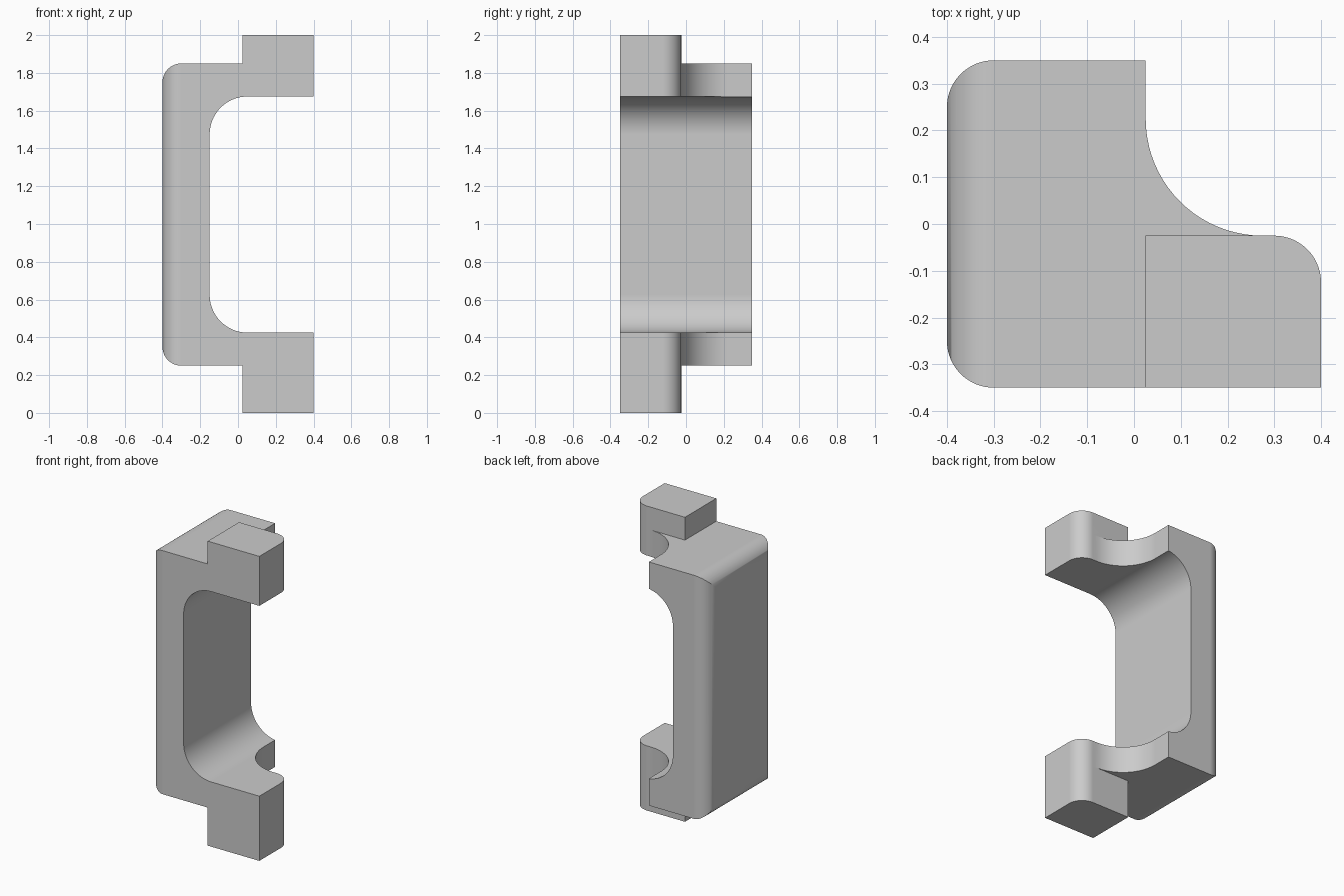
import bpy, bmesh, math
from mathutils import Vector

cube = bpy.data.objects.get("Cube")
if cube:
    bpy.data.objects.remove(cube, do_unlink=True)

# Single plain grey
grey = bpy.data.materials.new("light grey")
grey.use_nodes = True
grey.diffuse_color = (0.6, 0.6, 0.6, 1)
grey.node_tree.nodes["Principled BSDF"].inputs["Base Color"].default_value = (0.6, 0.6, 0.6, 1)

SEGMENTS = 20


def rounded(corners):
    """Outline of a right-angled polygon; each corner is (u, v, fillet radius)."""
    points = []
    for i, (u, v, r) in enumerate(corners):
        p = Vector((u, v))
        if r == 0:
            points.append(p)
            continue
        before = (Vector(corners[i - 1][:2]) - p).normalized()
        after = (Vector(corners[(i + 1) % len(corners)][:2]) - p).normalized()
        centre = p + r * (before + after)
        for k in range(SEGMENTS + 1):
            a = math.pi / 2 * k / SEGMENTS
            points.append(centre - r * (after * math.cos(a) + before * math.sin(a)))
    return points


def prism(name, corners, start, end, axis):
    """Extrude an outline along y (outline in xz) or z (outline in xy)."""
    bm = bmesh.new()
    place = (lambda p: (p.x, start, p.y)) if axis == "y" else (lambda p: (p.x, p.y, start))
    face = bm.faces.new([bm.verts.new(place(p)) for p in rounded(corners)])
    moved = bmesh.ops.extrude_face_region(bm, geom=[face])["geom"]
    depth = end - start
    shift = Vector((0, depth, 0)) if axis == "y" else Vector((0, 0, depth))
    bmesh.ops.translate(bm, vec=shift, verts=[g for g in moved if isinstance(g, bmesh.types.BMVert)])
    bmesh.ops.recalc_face_normals(bm, faces=bm.faces)
    mesh = bpy.data.meshes.new(name)
    bm.to_mesh(mesh)
    bm.free()
    mesh.materials.append(grey)
    obj = bpy.data.objects.new(name, mesh)
    bpy.context.collection.objects.link(obj)
    return obj


def combine(target, other, operation):
    """Apply a boolean and discard the helper."""
    mod = target.modifiers.new(operation.lower(), "BOOLEAN")
    mod.operation, mod.solver, mod.object = operation, "EXACT", other
    bpy.context.view_layer.objects.active = target
    bpy.ops.object.modifier_apply(modifier=mod.name)
    bpy.data.objects.remove(other, do_unlink=True)


# C-shaped side profile, left long at the open end and at both sides
bracket = prism("bracket", [
    (-0.4, 0.25, 0.1), (0.6, 0.25, 0), (0.6, 0.425, 0), (-0.15, 0.425, 0.2),
    (-0.15, 1.675, 0.2), (0.6, 1.675, 0), (0.6, 1.85, 0), (-0.4, 1.85, 0.1)],
    -0.5, 0.5, "y")

# Plan outline with rounded back corners and a scooped notch
plan = prism("plan_outline", [
    (-0.4, -0.35, 0.1), (0.4, -0.35, 0), (0.4, -0.025, 0.1),
    (0.025, -0.025, 0.25), (0.025, 0.35, 0), (-0.4, 0.35, 0.1)],
    -0.1, 2.1, "z")
combine(bracket, plan, "INTERSECT")

# End tabs above and below the arms
for name, low, high in (("upper_tab", 1.85, 2.0), ("lower_tab", 0.0, 0.25)):
    tab = prism(name, [
        (0.025, -0.35, 0), (0.4, -0.35, 0), (0.4, -0.025, 0.1), (0.025, -0.025, 0)],
        low, high, "z")
    combine(bracket, tab, "UNION")

# Smooth fillets, crisp edges, even flats
bpy.ops.object.select_all(action="DESELECT")
bracket.select_set(True)
bpy.context.view_layer.objects.active = bracket
bpy.ops.object.shade_smooth_by_angle(angle=math.radians(30))
weighted = bracket.modifiers.new("weighted normals", "WEIGHTED_NORMAL")
weighted.keep_sharp = True
